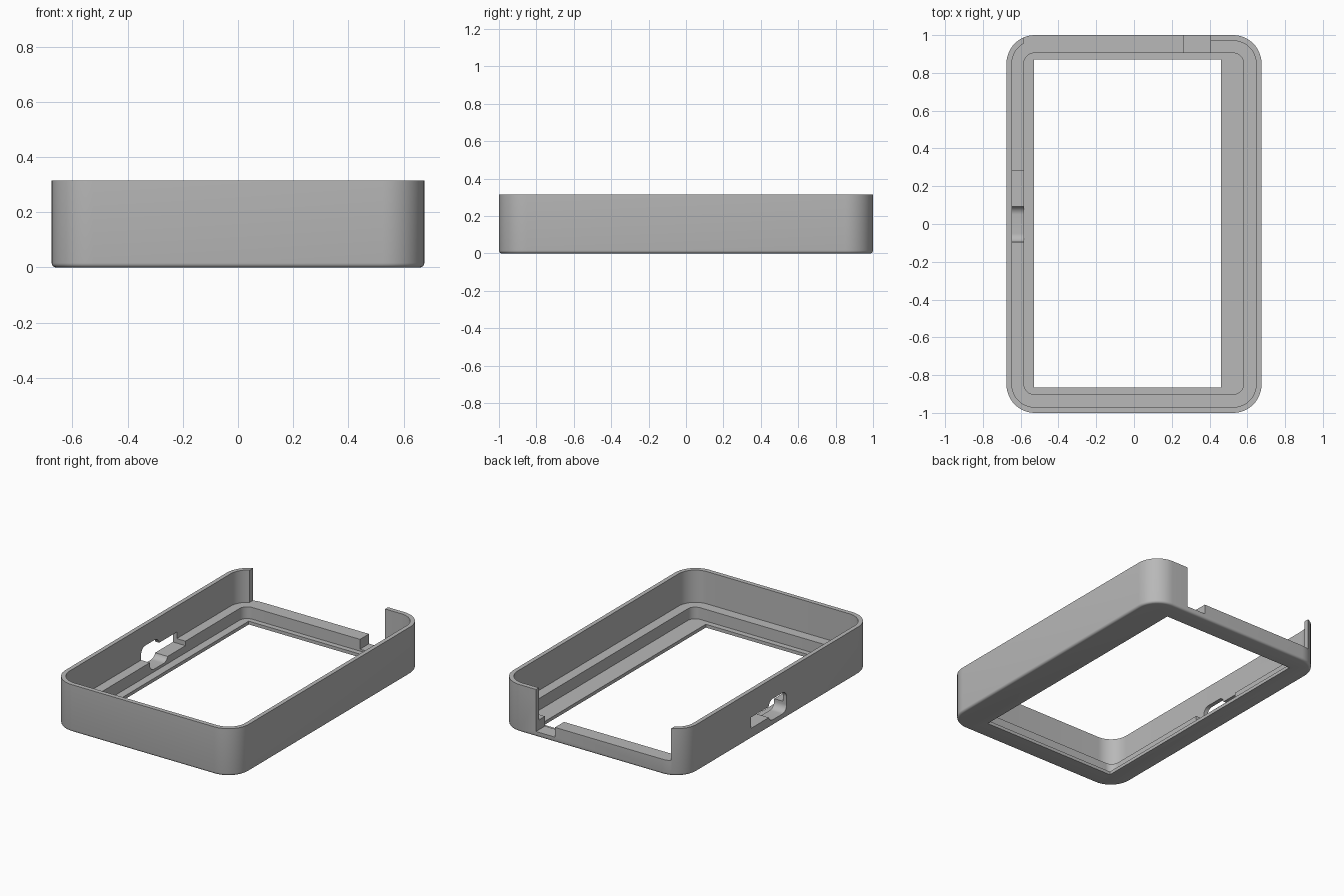
import bpy, bmesh, math
from mathutils import Matrix

if "Cube" in bpy.data.objects:
    bpy.data.objects.remove(bpy.data.objects["Cube"])

grey = bpy.data.materials.new("plain_grey")
grey.use_nodes = True
grey.diffuse_color = (0.48, 0.48, 0.48, 1)
grey.node_tree.nodes["Principled BSDF"].inputs["Base Color"].default_value = grey.diffuse_color


def outline(x0, x1, y0, y1, r, steps=12):
    """Rectangle outline with rounded corners; r = 0 gives sharp corners."""
    if r <= 0:
        return [(x1, y1), (x0, y1), (x0, y0), (x1, y0)]
    pts = []
    corners = [(x1 - r, y1 - r), (x0 + r, y1 - r), (x0 + r, y0 + r), (x1 - r, y0 + r)]
    for q, (cx, cy) in enumerate(corners):
        for i in range(steps + 1):
            a = math.pi / 2 * (q + i / steps)
            pts.append((cx + r * math.cos(a), cy + r * math.sin(a)))
    return pts


def loft(name, layers, matrix=Matrix()):
    """Solid through a stack of (outline, z) layers."""
    bm = bmesh.new()
    rings = [[bm.verts.new((x, y, z)) for x, y in pts] for pts, z in layers]
    n = len(rings[0])
    for lo, hi in zip(rings, rings[1:]):
        for i in range(n):
            j = (i + 1) % n
            bm.faces.new((lo[i], lo[j], hi[j], hi[i]))
    bm.faces.new(rings[0][::-1])
    bm.faces.new(rings[-1])
    bm.transform(matrix)
    bmesh.ops.recalc_face_normals(bm, faces=bm.faces)
    mesh = bpy.data.meshes.new(name)
    bm.to_mesh(mesh)
    bm.free()
    mesh.materials.append(grey)
    obj = bpy.data.objects.new(name, mesh)
    bpy.context.collection.objects.link(obj)
    return obj


def prism(name, x0, x1, y0, y1, z0, z1, r=0, matrix=Matrix()):
    pts = outline(x0, x1, y0, y1, r)
    return loft(name, [(pts, z0), (pts, z1)], matrix)


# Outer shell with a small rounded bottom edge
W, L, H, R, FILLET = 0.675, 1.0, 0.315, 0.15, 0.016
LEDGE, FLOOR = 0.1, 0.022
layers = []
for i in range(5):
    a = math.pi / 2 * i / 4
    d = FILLET * (1 - math.sin(a))
    layers.append((outline(d - W, W - d, d - L, L - d, R - d), FILLET * (1 - math.cos(a))))
layers.append((outline(-W, W, -L, L, R), H))
case = loft("case_frame", layers)

# Matrix that turns a flat (y, z) outline to run along x
along_x = Matrix(((0, 0, 1, 0), (1, 0, 0, 0), (0, 1, 0, 0), (0, 0, 0, 1)))

cutters = [
    prism("upper_cavity", -0.647, 0.647, -0.97, 0.97, LEDGE, 0.5, 0.122),
    prism("lower_cavity", -0.583, 0.58, -0.902, 0.905, FLOOR, 0.4, 0.055),
    prism("screen_window", -0.53, 0.46, -0.865, 0.87, -0.1, 0.3),
    # Opening in the back wall, and the deeper cable notch
    prism("back_opening", -0.583, 0.405, 0.89, 1.1, LEDGE, 0.6),
    prism("cable_notch", 0.265, 0.405, 0.88, 1.2, 0.035, 0.55),
    # Rounded port and shallow switch slot in the side wall
    prism("side_port", -0.095, 0.095, 0.04, 0.18, -0.8, -0.57, 0.045, along_x),
    prism("switch_slot", 0.05, 0.28, 0.07, 0.143, -0.78, -0.565, 0, along_x),
]

bpy.context.view_layer.objects.active = case
case.select_set(True)
for cutter in cutters:
    cutter.hide_render = True
    mod = case.modifiers.new(cutter.name, "BOOLEAN")
    mod.operation = "DIFFERENCE"
    mod.solver = "EXACT"
    mod.object = cutter
    bpy.ops.object.modifier_apply(modifier=mod.name)
for cutter in cutters:
    bpy.data.objects.remove(cutter)

bpy.ops.object.shade_smooth_by_angle(angle=math.radians(30))
